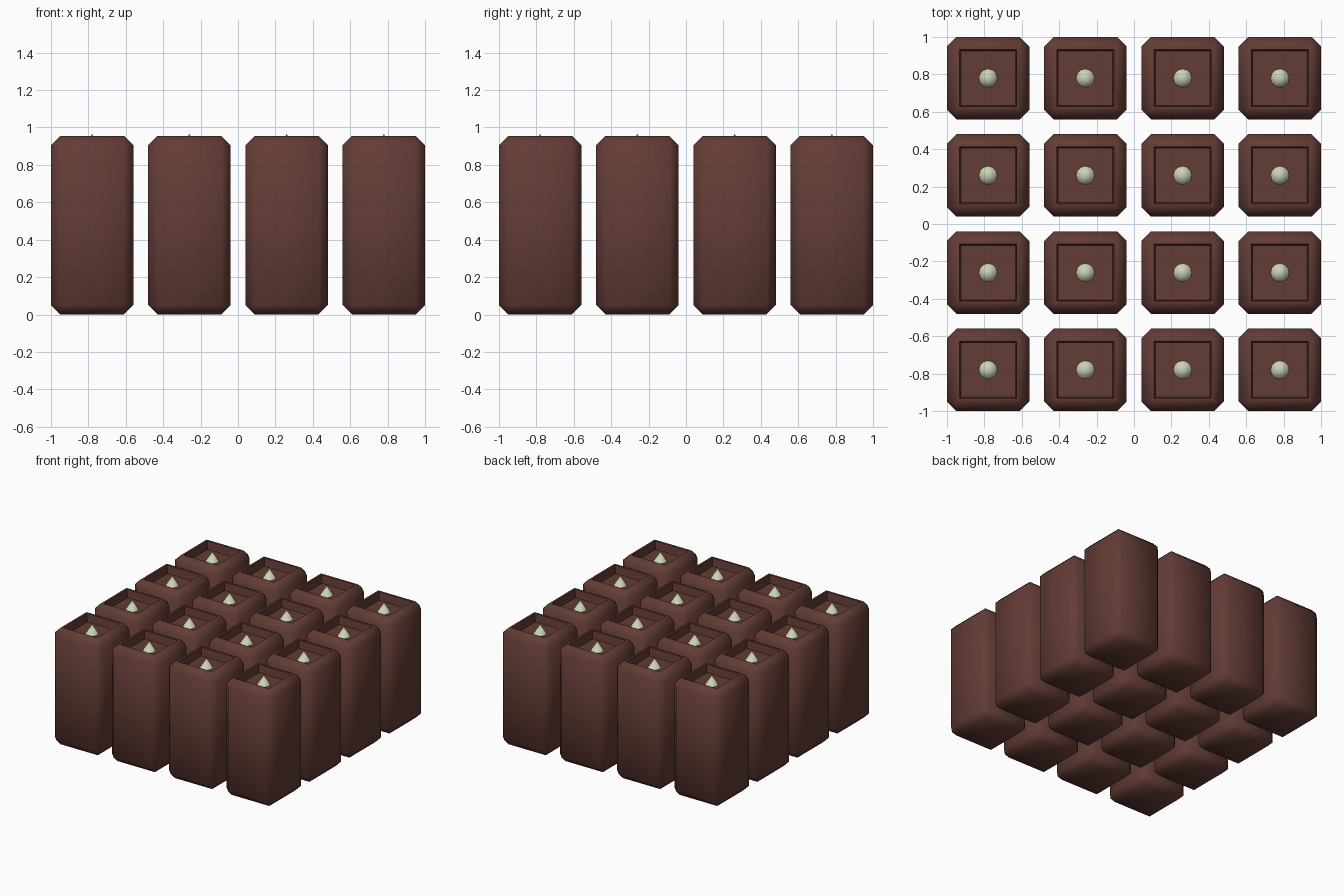
import bpy, bmesh, math

if "Cube" in bpy.data.objects:
    bpy.data.objects.remove(bpy.data.objects["Cube"])

def material(name, rgb):
    m = bpy.data.materials.new(name)
    m.diffuse_color = (*rgb, 1)
    m.use_nodes = True
    m.node_tree.nodes["Principled BSDF"].inputs["Base Color"].default_value = m.diffuse_color
    return m

brown = material("dark brown", (0.125, 0.045, 0.036))
pale = material("pale green", (0.60, 0.65, 0.44))

SIZE, TOP, BEVEL = 0.44, 0.955, 0.05
RIM, DEPTH = 0.075, 0.065          # recess border from block side, recess depth

def finish(bm, name, mat, angle):
    me = bpy.data.meshes.new(name)
    bm.to_mesh(me)
    bm.free()
    me.materials.append(mat)
    ob = bpy.data.objects.new(name, me)
    bpy.context.collection.objects.link(ob)
    bpy.ops.object.select_all(action='DESELECT')
    ob.select_set(True)
    bpy.context.view_layer.objects.active = ob
    bpy.ops.object.shade_smooth_by_angle(angle=math.radians(angle))
    return ob

# Chamfered block with a shallow recess in its top
bm = bmesh.new()
bmesh.ops.create_cube(bm, size=1)
for v in bm.verts:
    v.co = (v.co.x * SIZE, v.co.y * SIZE, (v.co.z + 0.5) * TOP)
bmesh.ops.bevel(bm, geom=bm.edges[:], offset=BEVEL, segments=1, affect='EDGES')
top = max(bm.faces, key=lambda f: f.calc_center_median().z)
bmesh.ops.inset_region(bm, faces=[top], thickness=RIM - BEVEL)
bmesh.ops.inset_region(bm, faces=[top], thickness=0.01)
for v in top.verts:
    v.co.z -= DEPTH
block = finish(bm, "block", brown, 50)

# Small pointed sprout standing in the recess
bm = bmesh.new()
bmesh.ops.create_cone(bm, cap_ends=True, segments=12, radius1=0.05, radius2=0, depth=0.076)
for v in bm.verts:
    v.co.z += 0.965 - 0.038
sprout = finish(bm, "sprout", pale, 50)

# Four by four grid of blocks with sprouts
spots = [-0.78, -0.26, 0.26, 0.78]
for part in (block, sprout):
    for i, x in enumerate(spots):
        for j, y in enumerate(spots):
            ob = part if i == j == 0 else part.copy()
            ob.name = f"{part.name.split('_')[0]}_{i}_{j}"
            ob.location = (x, y, 0)
            if ob is not part:
                bpy.context.collection.objects.link(ob)
